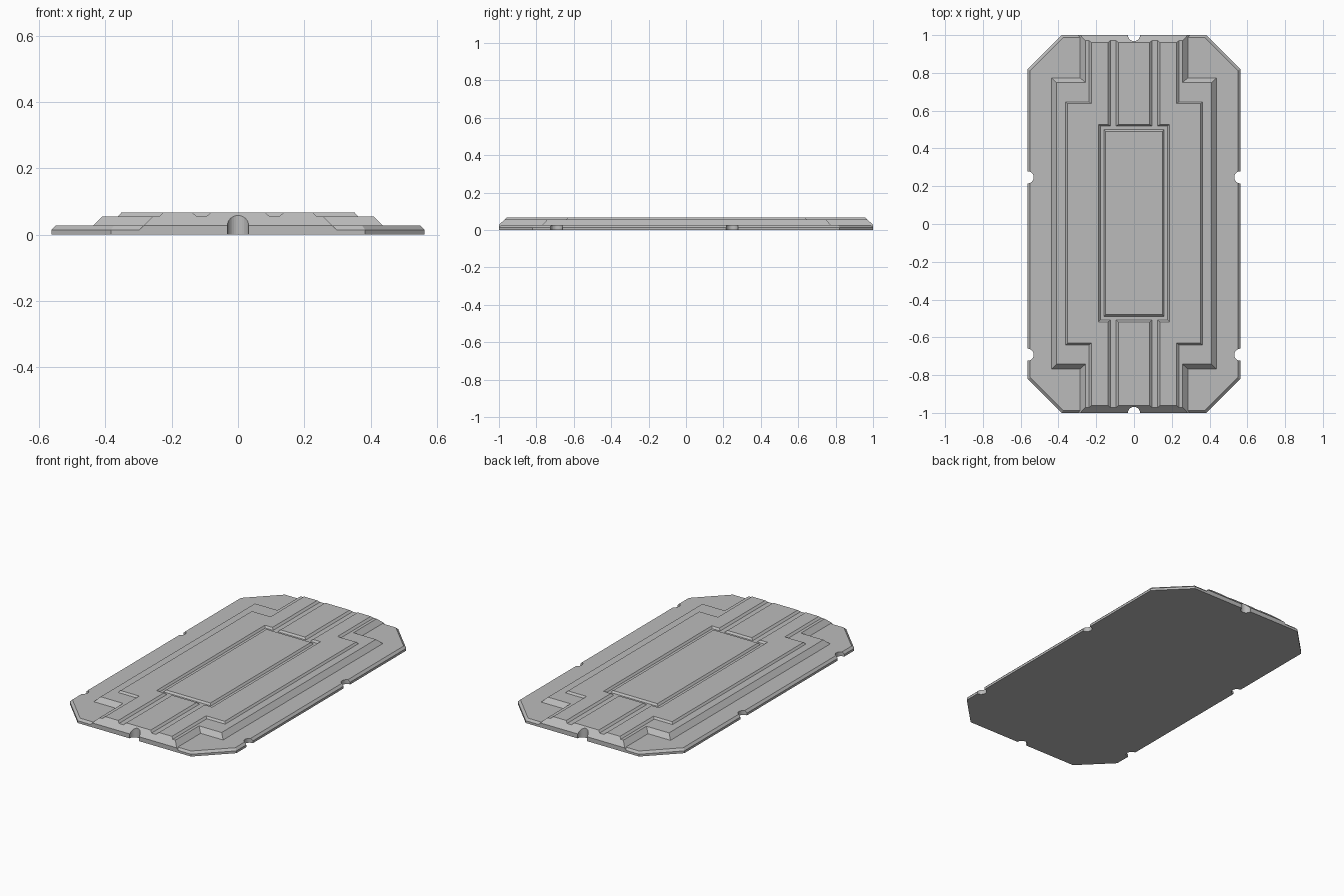
import bpy
import bmesh

cube = bpy.data.objects.get("Cube")
if cube:
    bpy.data.objects.remove(cube, do_unlink=True)

grey = bpy.data.materials.new("plain grey")
grey.use_nodes = True
colour = (0.5, 0.5, 0.5, 1)
grey.diffuse_color = colour
grey.node_tree.nodes["Principled BSDF"].inputs["Base Color"].default_value = colour


def octagon(x, y, cut):
    """Rectangle outline with clipped corners."""
    return [(x, y - cut), (x - cut, y), (cut - x, y), (-x, y - cut),
            (-x, cut - y), (cut - x, -y), (x - cut, -y), (x, cut - y)]


def cross(x, y, arm_x, arm_y, cy=0.003):
    """Wide block outline with a narrower arm towards each end."""
    top, low = cy + y, cy - y
    return [(x, low), (x, top), (arm_x, top), (arm_x, arm_y),
            (-arm_x, arm_y), (-arm_x, top), (-x, top), (-x, low),
            (-arm_x, low), (-arm_x, -arm_y), (arm_x, -arm_y), (arm_x, low)]


def rect(x, y, cx=0, cy=0):
    return [(cx + x, cy - y), (cx + x, cy + y), (cx - x, cy + y), (cx - x, cy - y)]


def loft(name, levels):
    """Solid skinned through (height, outline) levels."""
    bm = bmesh.new()
    rings = [[bm.verts.new((x, y, z)) for x, y in outline] for z, outline in levels]
    for low, high in zip(rings, rings[1:]):
        for i in range(len(low)):
            j = (i + 1) % len(low)
            bm.faces.new((low[i], low[j], high[j], high[i]))
    bm.faces.new(rings[0][::-1])
    bm.faces.new(rings[-1])
    bmesh.ops.recalc_face_normals(bm, faces=bm.faces)
    mesh = bpy.data.meshes.new(name)
    bm.to_mesh(mesh)
    bm.free()
    mesh.materials.append(grey)
    obj = bpy.data.objects.new(name, mesh)
    bpy.context.collection.objects.link(obj)
    return obj


def cut(target, cutters):
    bpy.context.view_layer.objects.active = target
    for cutter in cutters:
        mod = target.modifiers.new("cut", 'BOOLEAN')
        mod.operation = 'DIFFERENCE'
        mod.solver = 'EXACT'
        mod.object = cutter
        bpy.ops.object.modifier_apply(modifier=mod.name)


# Stacked layers
base = loft("base_plate", [
    (0, octagon(0.563, 1, 0.18)),
    (0.014, octagon(0.563, 1, 0.18)),
    (0.027, octagon(0.55, 0.988, 0.175))])
middle = loft("middle_platform", [
    (0.014, cross(0.449, 0.784, 0.297, 1)),
    (0.027, cross(0.437, 0.771, 0.285, 1)),
    (0.055, cross(0.409, 0.745, 0.257, 0.971))])
upper = loft("upper_platform", [
    (0.055, cross(0.362, 0.644, 0.238, 0.971)),
    (0.066, cross(0.352, 0.634, 0.226, 0.96))])

# Recess around the centre panel, and the long grooves
recess = loft("recess_cutter", [
    (0.045, rect(0.169, 0.504, cy=0.005)),
    (0.055, rect(0.178, 0.513, cy=0.005)),
    (0.076, rect(0.197, 0.532, cy=0.005))])
grooves = [loft("groove_cutter", [
    (0.045, rect(0.004, 0.35, sx * 0.11, sy * 0.82)),
    (0.055, rect(0.015, 0.35, sx * 0.11, sy * 0.82)),
    (0.076, rect(0.038, 0.35, sx * 0.11, sy * 0.82))])
    for sx in (-1, 1) for sy in (-1, 1)]
cut(upper, [recess] + grooves)

# Round notches along the edges
spots = [(0, -1), (0, 1)] + [(s * 0.563, y) for s in (-1, 1) for y in (0.247, -0.692)]
notches = []
for x, y in spots:
    bpy.ops.mesh.primitive_cylinder_add(vertices=32, radius=0.032, depth=0.3, location=(x, y, 0))
    notches.append(bpy.context.object)
bpy.context.view_layer.update()
cut(base, notches)
cut(middle, notches[:2])
cut(upper, notches[:2])

for cutter in [recess] + grooves + notches:
    bpy.data.objects.remove(cutter, do_unlink=True)

# Raised centre panel
loft("centre_panel", [
    (0.055, rect(0.16, 0.495, cy=0.005)),
    (0.066, rect(0.15, 0.485, cy=0.005))])
